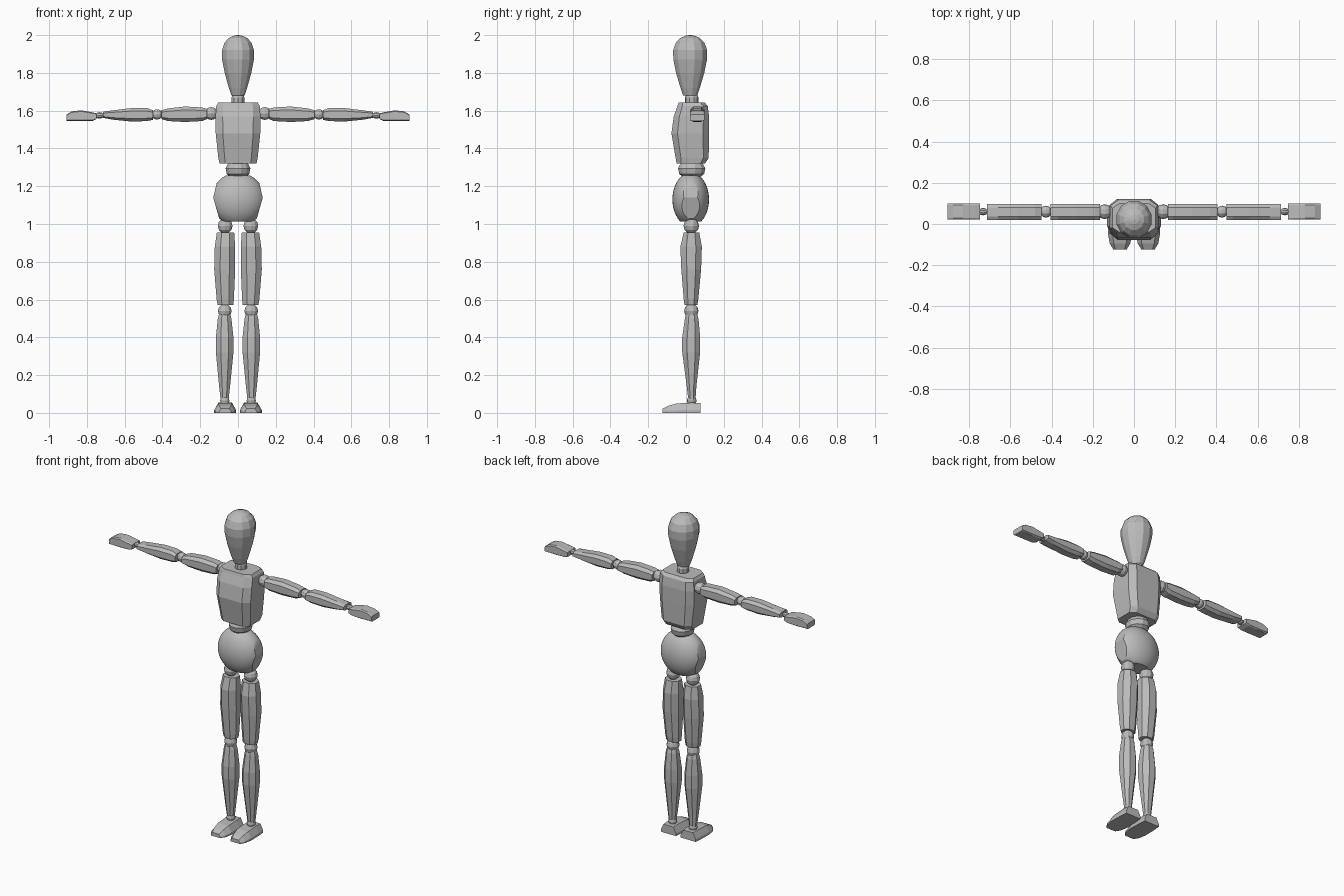
import bpy, bmesh, math
from mathutils import Vector, Matrix

if "Cube" in bpy.data.objects:
    bpy.data.objects.remove(bpy.data.objects["Cube"])

wood = bpy.data.materials.new("plain_grey")
wood.diffuse_color = (0.5, 0.5, 0.5, 1)
wood.use_nodes = True
wood.node_tree.nodes["Principled BSDF"].inputs["Base Color"].default_value = wood.diffuse_color


def finish(name, bm):
    bmesh.ops.recalc_face_normals(bm, faces=bm.faces[:])
    me = bpy.data.meshes.new(name)
    bm.to_mesh(me)
    bm.free()
    me.materials.append(wood)
    ob = bpy.data.objects.new(name, me)
    bpy.context.collection.objects.link(ob)
    return ob


def skin(name, rings):
    """Join equal rings of points into a closed solid."""
    bm = bmesh.new()
    loops = [[bm.verts.new(p) for p in r] for r in rings]
    n = len(loops[0])
    for a, b in zip(loops, loops[1:]):
        for i in range(n):
            j = (i + 1) % n
            bm.faces.new((a[i], a[j], b[j], b[i]))
    bm.faces.new(loops[0])
    bm.faces.new(loops[-1])
    return finish(name, bm)


def chamfered(u0, u1, v0, v1, c):
    """Rectangle with cut corners."""
    a, b = c * (u1 - u0), c * (v1 - v0)
    return [(u0 + a, v0), (u1 - a, v0), (u1, v0 + b), (u1, v1 - b),
            (u1 - a, v1), (u0 + a, v1), (u0, v1 - b), (u0, v0 + b)]


def upright(name, secs, c=0.28, s=1):
    """Sections (z, x0, x1, y0, y1) stacked along z."""
    return skin(name, [[(s * u, v, z) for u, v in chamfered(x0, x1, y0, y1, c)]
                       for z, x0, x1, y0, y1 in secs])


def sideways(name, secs, y0, y1, s, c=0.22):
    """Sections (x, z0, z1) placed along x."""
    return skin(name, [[(s * x, u, v) for u, v in chamfered(y0, y1, z0, z1, c)]
                       for x, z0, z1 in secs])


def turned(name, prof, x, y, sides, sy=1.0):
    """Profile (z, radius) turned about a vertical axis."""
    return skin(name, [[(x + r * math.cos((i + .5) * math.tau / sides),
                         y + sy * r * math.sin((i + .5) * math.tau / sides), z)
                        for i in range(sides)] for z, r in prof])


def ball(name, loc, r, axis='Z', stretch=1.0):
    bm = bmesh.new()
    bmesh.ops.create_uvsphere(bm, u_segments=10, v_segments=6, radius=r)
    m = Matrix.Diagonal((1, 1, stretch, 1))
    if axis == 'X':
        m = Matrix.Rotation(math.pi / 2, 4, 'Y') @ m
    bmesh.ops.transform(bm, matrix=Matrix.Translation(loc) @ m, verts=bm.verts[:])
    return finish(name, bm)


# head and neck
turned("head", [(1.68, .036), (1.72, .05), (1.80, .073), (1.87, .087), (1.92, .088),
                (1.96, .074), (1.985, .05), (1.997, .022), (2.0, .004)], 0, .022, 12, 1.06)
turned("neck", [(1.625, .03), (1.645, .036), (1.67, .036), (1.69, .028)], 0, .03, 10)

# torso
upright("torso", [(1.32, -.098, .098, -.05, .10), (1.35, -.104, .104, -.055, .12),
                  (1.48, -.118, .118, -.077, .122), (1.57, -.119, .119, -.065, .122),
                  (1.625, -.115, .115, -.045, .115), (1.642, -.105, .105, -.04, .10)], c=.16)

# waist
turned("waist", [(1.25, .045), (1.265, .062), (1.295, .068), (1.315, .058), (1.33, .045)],
       0, .03, 12, 1.1)

# pelvis: smooth round block with flat cuts for waist, sides and hips
bm = bmesh.new()
bmesh.ops.create_uvsphere(bm, u_segments=32, v_segments=20, radius=1)
bmesh.ops.transform(bm, matrix=Matrix.Translation((0, .025, 1.13)) @
                    Matrix.Diagonal((.142, .097, .142, 1)), verts=bm.verts[:])
cuts = [((0, 0, 1.257), (0, 0, 1)), ((0, 0, 1.012), (0, 0, -1))]
for s in (-1, 1):
    cuts += [((s * .131, 0, 1.14), (s, 0, .24)), ((s * .131, 0, 1.14), (s, 0, -.28)),
             ((s * .085, .05, 1.025), (s * .45, .15, -1))]
for co, no in cuts:
    bmesh.ops.bisect_plane(bm, geom=bm.verts[:] + bm.edges[:] + bm.faces[:],
                           plane_co=co, plane_no=Vector(no).normalized(), clear_outer=True)
    bmesh.ops.holes_fill(bm, edges=[e for e in bm.edges if e.is_boundary])
pelvis = finish("pelvis", bm)
bpy.context.view_layer.objects.active = pelvis
pelvis.select_set(True)
bpy.ops.object.shade_smooth_by_angle(angle=math.radians(25))

for s, side in ((-1, "right"), (1, "left")):
    # arm
    ball(side + "_shoulder", (s * .142, .06, 1.585), .036, 'X')
    sideways(side + "_upper_arm", [(.165, 1.555, 1.61), (.19, 1.545, 1.617), (.28, 1.54, 1.622),
                                   (.37, 1.545, 1.612), (.405, 1.555, 1.602)], .02, .098, s)
    ball(side + "_elbow", (s * .428, .06, 1.58), .029, 'X')
    sideways(side + "_forearm", [(.45, 1.552, 1.602), (.48, 1.545, 1.613), (.56, 1.542, 1.614),
                                 (.66, 1.552, 1.602), (.715, 1.562, 1.594)], .02, .098, s)
    ball(side + "_wrist", (s * .733, .06, 1.575), .018, 'X', 1.3)
    sideways(side + "_hand", [(.748, 1.556, 1.585), (.77, 1.546, 1.591), (.83, 1.544, 1.602),
                              (.88, 1.545, 1.596), (.907, 1.546, 1.58)], .022, .099, s, .1)

    # leg
    ball(side + "_hip", (s * .068, .028, .99), .041)
    upright(side + "_thigh", [(.57, .025, .108, -.008, .06), (.60, .022, .113, -.012, .065),
                              (.76, .015, .126, -.025, .08), (.88, .015, .123, -.03, .084),
                              (.955, .02, .112, -.012, .07)], s=s)
    ball(side + "_knee", (s * .07, .028, .54), .038)
    upright(side + "_shin", [(.07, .05, .092, .012, .05), (.14, .042, .1, .004, .055),
                             (.32, .024, .117, -.02, .075), (.40, .024, .117, -.02, .075),
                             (.50, .035, .107, -.006, .066), (.525, .042, .1, .0, .058)], s=s)
    ball(side + "_ankle", (s * .07, .03, .065), .026)

    # foot: sections from heel to toe (y, half width at floor, half width on top, height)
    rings = []
    for y, w, t, h in [(.076, .052, .034, .052), (.03, .056, .036, .054), (-.05, .058, .036, .05),
                       (-.095, .05, .03, .037), (-.124, .032, .022, .022)]:
        rings.append([(s * (.068 + a), y, z) for a, z in
                      ((-w, 0), (w, 0), (w, h * .3), (t, h), (-t, h), (-w, h * .3))])
    skin(side + "_foot", rings)
